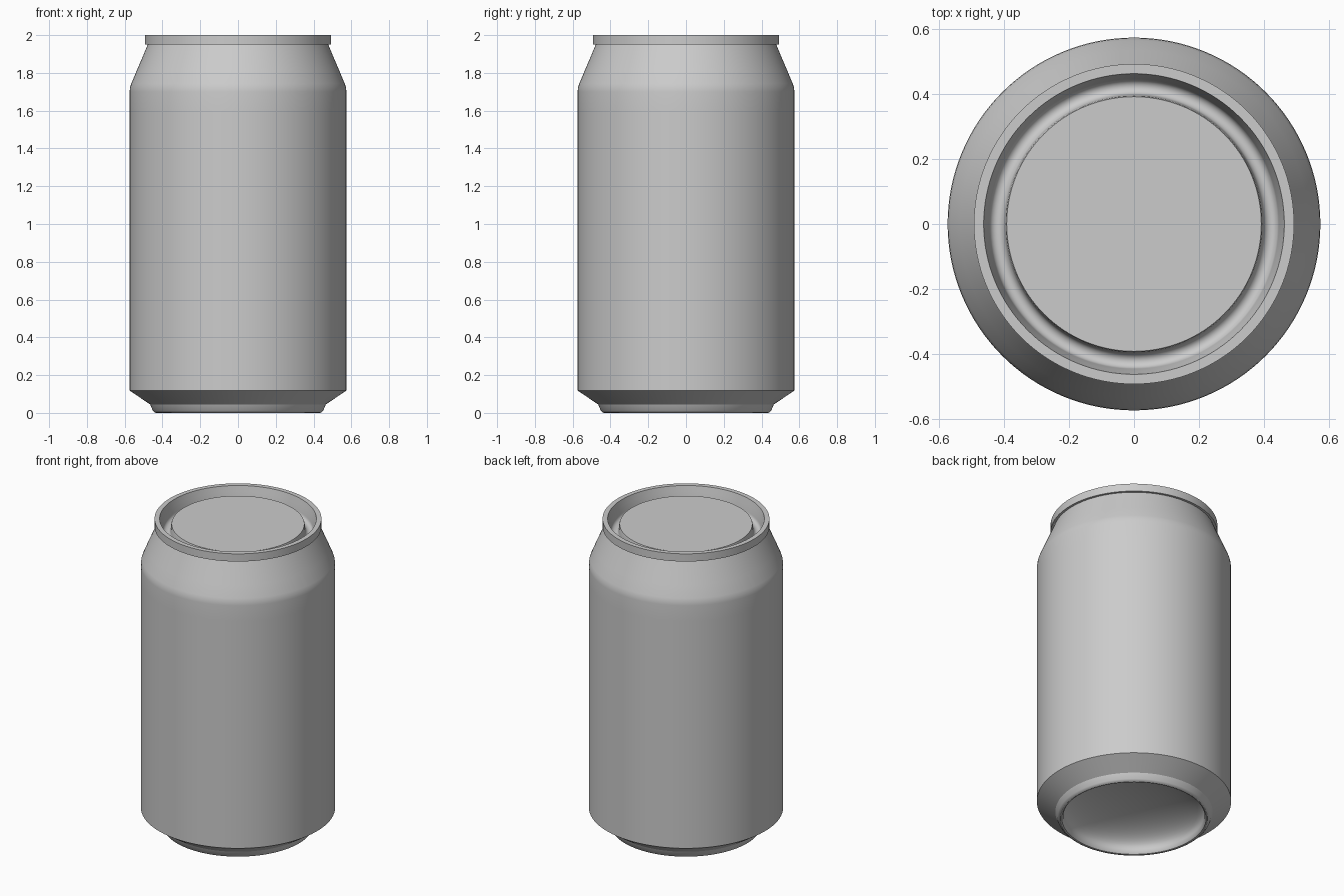
import bpy
import bmesh
import math

SEGMENTS = 128

cube = bpy.data.objects.get("Cube")
if cube:
    bpy.data.objects.remove(cube, do_unlink=True)

# Single bare metal colour
metal = bpy.data.materials.new("light_grey_metal")
metal.use_nodes = True
grey = (0.6, 0.6, 0.6, 1.0)
metal.diffuse_color = grey
metal.node_tree.nodes["Principled BSDF"].inputs["Base Color"].default_value = grey


def arc(cr, cz, radius_r, radius_z, start, end, steps):
    """Points (r, z) along an elliptical arc, angles in degrees."""
    points = []
    for i in range(steps + 1):
        a = math.radians(start + (end - start) * i / steps)
        points.append((cr + radius_r * math.cos(a), cz + radius_z * math.sin(a)))
    return points


def lathe(name, profile):
    """Revolve an (r, z) profile about z; outward normals for a rising profile."""
    bm = bmesh.new()
    rings = []
    for r, z in profile:
        if r < 1e-5:
            rings.append([bm.verts.new((0, 0, z))] * SEGMENTS)
        else:
            rings.append([bm.verts.new((r * math.cos(t), r * math.sin(t), z))
                          for t in (2 * math.pi * i / SEGMENTS for i in range(SEGMENTS))])
    for low, high in zip(rings, rings[1:]):
        for i in range(SEGMENTS):
            j = (i + 1) % SEGMENTS
            corners = [low[i], low[j], high[j], high[i]]
            bm.faces.new(list(dict.fromkeys(corners)))
    mesh = bpy.data.meshes.new(name)
    bm.to_mesh(mesh)
    bm.free()
    mesh.materials.append(metal)
    obj = bpy.data.objects.new(name, mesh)
    bpy.context.collection.objects.link(obj)
    bpy.ops.object.select_all(action="DESELECT")
    obj.select_set(True)
    bpy.context.view_layer.objects.active = obj
    bpy.ops.object.shade_smooth_by_angle(angle=math.radians(30))
    return obj


# Base: domed underside curving down into the rounded standing ring
dome = arc(0, 0.03, 0.415, 0.13, 90, 0, 14)
dome[0] = (0, 0.16)
lathe("base", dome + [(0.418, 0.012), (0.426, 0.002), (0.434, 0.0),
                      (0.443, 0.003), (0.451, 0.012), (0.465, 0.045)])

# Body: lower taper, straight wall and sloping shoulder
lathe("body", [(0.465, 0.045), (0.574, 0.118), (0.574, 0.4), (0.574, 1.0),
               (0.574, 1.6), (0.574, 1.70), (0.572, 1.722), (0.565, 1.743),
               (0.535, 1.815), (0.505, 1.885), (0.478, 1.95)])

# Rim: raised band that overhangs the shoulder
lathe("rim", [(0.478, 1.95), (0.493, 1.95), (0.493, 2.0), (0.463, 2.0)])

# Lid: inner wall, rounded groove and raised centre panel
groove = arc(0.422, 1.925, 0.024, 0.025, 0, -180, 10)
lathe("lid", [(0.463, 2.0), (0.455, 1.965)] + groove
      + [(0.395, 1.955), (0.392, 1.966), (0, 1.966)])
